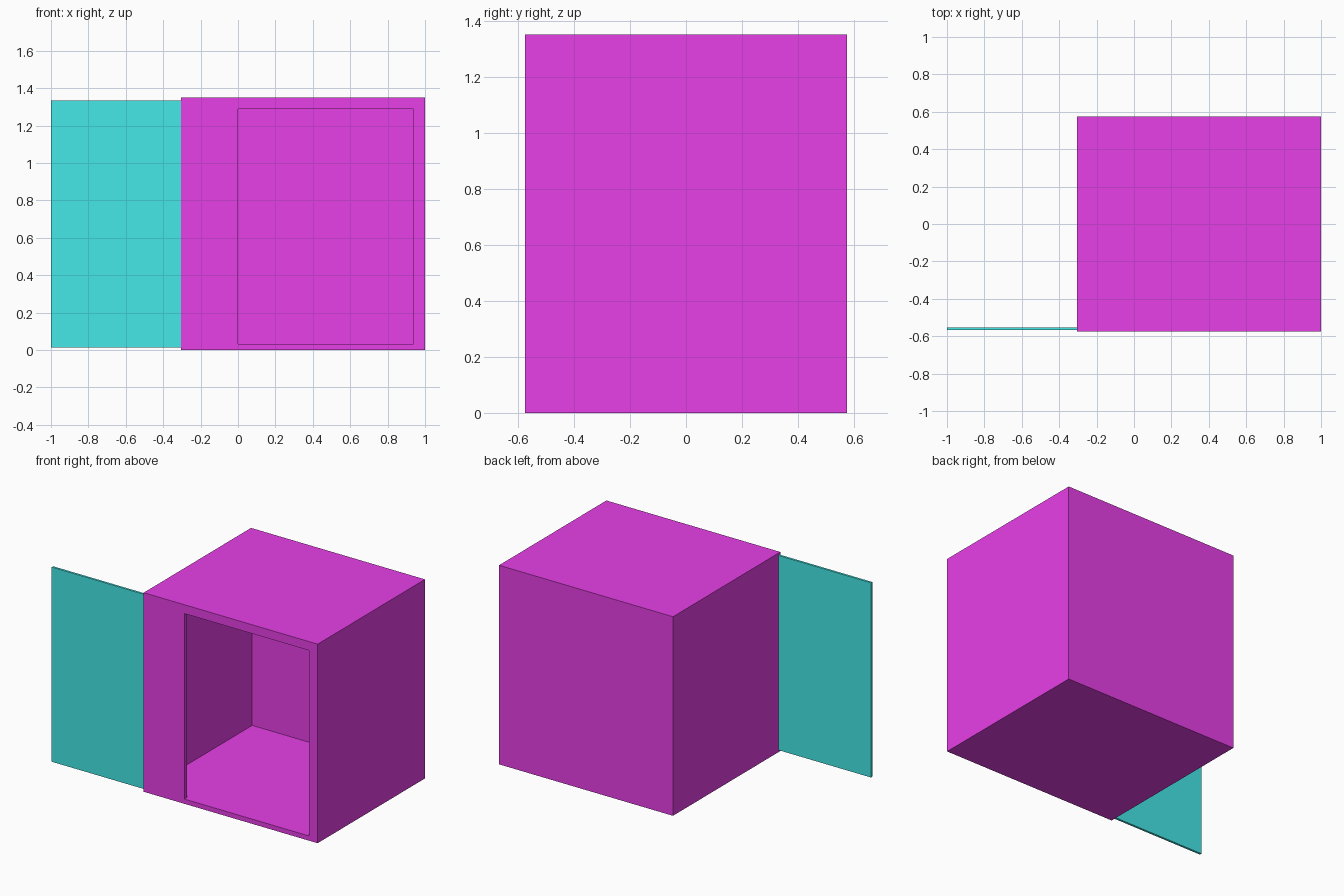
import bpy
from mathutils import Vector

if "Cube" in bpy.data.objects:
    bpy.data.objects.remove(bpy.data.objects["Cube"])


def box(name, lo, hi, mat=None):
    """Axis-aligned box between two corners."""
    lo, hi = Vector(lo), Vector(hi)
    bpy.ops.mesh.primitive_cube_add(size=1, location=(lo + hi) / 2)
    ob = bpy.context.object
    ob.name = name
    ob.scale = hi - lo
    bpy.ops.object.transform_apply(location=False, rotation=False, scale=True)
    if mat:
        ob.data.materials.append(mat)
    return ob


def material(name, color):
    m = bpy.data.materials.new(name)
    m.diffuse_color = color
    m.use_nodes = True
    m.node_tree.nodes["Principled BSDF"].inputs["Base Color"].default_value = m.diffuse_color
    return m


def cut(target, name, lo, hi):
    """Subtract a box from the target, then discard the cutter."""
    cutter = box(name, lo, hi)
    cutter.hide_render = True
    mod = target.modifiers.new(name, 'BOOLEAN')
    mod.operation = 'DIFFERENCE'
    mod.solver = 'EXACT'
    mod.object = cutter
    bpy.context.view_layer.objects.active = target
    bpy.ops.object.modifier_apply(modifier=mod.name)
    bpy.data.objects.remove(cutter)


magenta = material("magenta", (0.8, 0.05, 0.8, 1))
cyan = material("cyan", (0.06, 0.8, 0.8, 1))

X0, X1, Y, H, T = -0.305, 1.0, 0.575, 1.35, 0.03

# hollow room with thin walls, and a doorway in the front wall
room = box("room", (X0, -Y, 0), (X1, Y, H), magenta)
cut(room, "cavity", (X0 + T, -Y + T, T), (X1 - T, Y - T, H - T))
cut(room, "doorway", (0, -Y - 0.1, 0.032), (0.937, -Y + 0.1, 1.29))

# sliding door, standing open and running inside the front wall
box("sliding_door", (-1, -0.568, 0.015), (-0.001, -0.553, 1.335), cyan)
